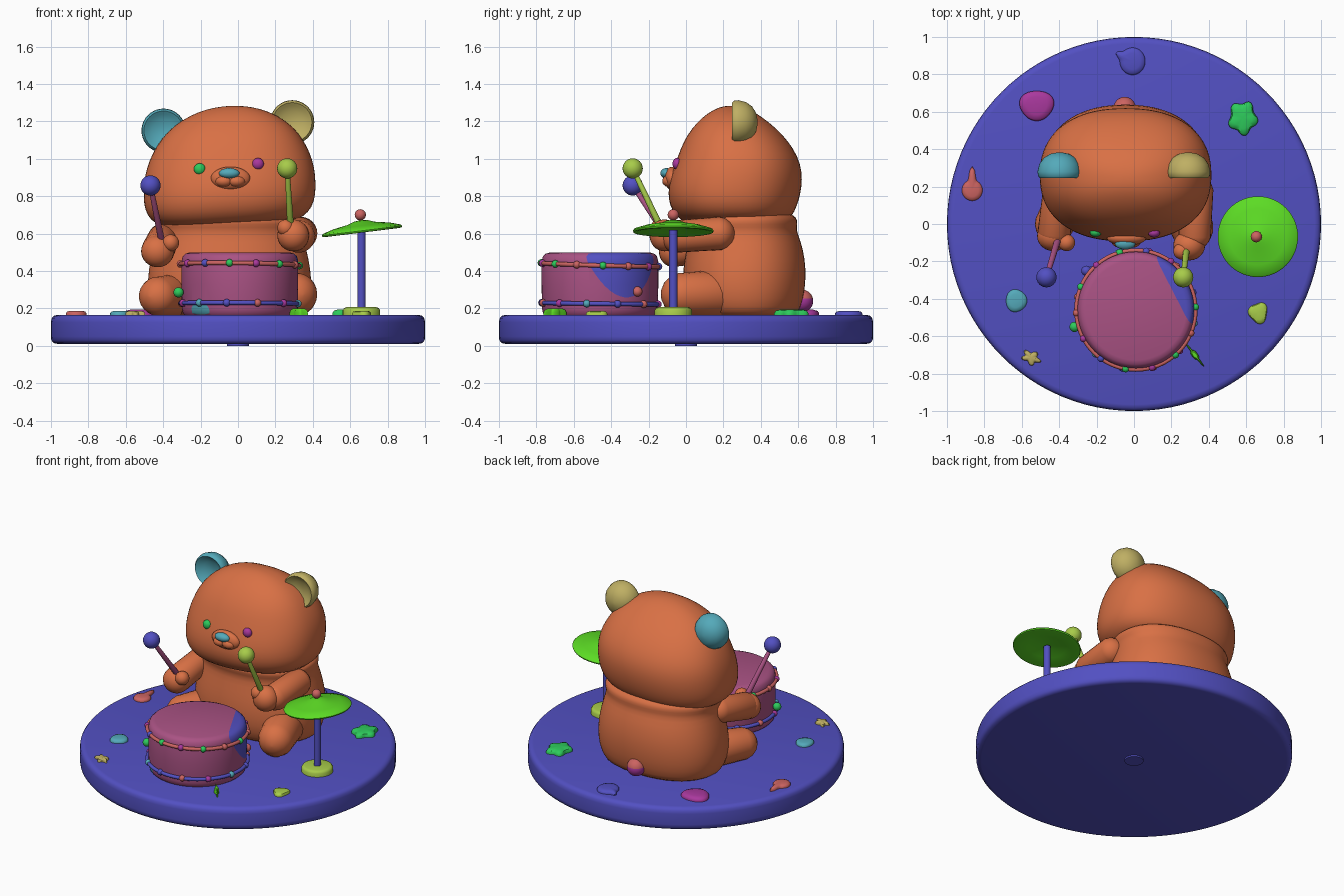
import bpy, bmesh, math
from math import sin, cos, pi, radians
from mathutils import Vector, Matrix

if "Cube" in bpy.data.objects:
    bpy.data.objects.remove(bpy.data.objects["Cube"])


def material(name, rgb):
    m = bpy.data.materials.new(name)
    m.diffuse_color = (*rgb, 1)
    m.use_nodes = True
    m.node_tree.nodes["Principled BSDF"].inputs["Base Color"].default_value = m.diffuse_color
    return m


ORANGE = material("orange", (0.69, 0.163, 0.059))
BLUE = material("blue", (0.085, 0.08, 0.54))
MAUVE = material("mauve", (0.40, 0.085, 0.23))
GREEN = material("green", (0.107, 0.71, 0.018))
LIME = material("lime", (0.39, 0.60, 0.068))
TEAL = material("teal", (0.089, 0.40, 0.49))
KHAKI = material("khaki", (0.52, 0.43, 0.126))
RED = material("coral", (0.60, 0.126, 0.12))
MAGENTA = material("magenta", (0.40, 0.04, 0.34))
EMERALD = material("emerald", (0.027, 0.60, 0.107))


def finish(name, bm, mats, matrix=None, subsurf=0, angle=40):
    if matrix is not None:
        bm.transform(matrix)
    bmesh.ops.recalc_face_normals(bm, faces=bm.faces)
    me = bpy.data.meshes.new(name)
    bm.to_mesh(me)
    bm.free()
    for m in (mats if isinstance(mats, list) else [mats]):
        me.materials.append(m)
    for p in me.polygons:
        p.use_smooth = True
    me.set_sharp_from_angle(angle=radians(angle))
    ob = bpy.data.objects.new(name, me)
    bpy.context.collection.objects.link(ob)
    if subsurf:
        mod = ob.modifiers.new("smooth", 'SUBSURF')
        mod.levels = mod.render_levels = subsurf
    return ob


def loft_bm(rings, seg=40, power=2.0):
    """Stack of closed oval rings, each (z, half width, front y, back y)."""
    bm, rows = bmesh.new(), []
    for z, rx, y0, y1 in rings:
        row = []
        for i in range(seg):
            a = 2 * pi * i / seg
            c, s = cos(a), sin(a)
            px = math.copysign(abs(c) ** (2 / power), c)
            py = math.copysign(abs(s) ** (2 / power), s)
            row.append(bm.verts.new((rx * px, (y0 + y1) / 2 + (y1 - y0) / 2 * py, z)))
        rows.append(row)
    for a, b in zip(rows, rows[1:]):
        for i in range(seg):
            j = (i + 1) % seg
            bm.faces.new((a[i], a[j], b[j], b[i]))
    bm.faces.new(rows[0][::-1])
    bm.faces.new(rows[-1])
    return bm


def lathe(name, profile, mats, matrix=None, seg=40, **kw):
    return finish(name, loft_bm([(z, r, -r, r) for r, z in profile], seg), mats, matrix, **kw)


def ball(name, loc, size, mat):
    bm = bmesh.new()
    bmesh.ops.create_uvsphere(bm, u_segments=24, v_segments=16, radius=1)
    s = size if isinstance(size, tuple) else (size,) * 3
    return finish(name, bm, mat, Matrix.Translation(loc) @ Matrix.Diagonal((*s, 1)))


def limb(name, a, b, ra, rb, mat):
    """Round-ended tapered tube from a to b."""
    a, b = Vector(a), Vector(b)
    n = (b - a).length
    angs = [radians(t) for t in (3, 20, 40, 60, 80)]
    prof = [(ra * sin(t), -ra * cos(t)) for t in angs]
    prof += [(rb * sin(t), n + rb * cos(t)) for t in reversed(angs)]
    rot = (b - a).to_track_quat('Z', 'Y').to_matrix().to_4x4()
    return lathe(name, prof, mat, Matrix.Translation(a) @ rot, seg=24)


T = Matrix.Translation
BASE = 0.165

# Round stage
lathe("stage", [(0.965, 0.01), (0.985, 0.014), (0.998, 0.03), (1.0, 0.05), (1.0, 0.125),
                (0.997, 0.145), (0.985, 0.16), (0.965, BASE)], BLUE, seg=96)
lathe("stage_foot", [(0.06, 0.0), (0.06, 0.02)], BLUE)

# Bear body with a fold at the neck
CX = -0.045
finish("body", loft_bm([
    (0.155, 0.36, 0.08, 0.56), (0.17, 0.40, 0.03, 0.60), (0.25, 0.435, -0.01, 0.63),
    (0.36, 0.44, -0.02, 0.642), (0.46, 0.425, -0.01, 0.638), (0.56, 0.40, 0.01, 0.615),
    (0.615, 0.385, 0.02, 0.59), (0.65, 0.40, 0.0, 0.597), (0.685, 0.40, 0.0, 0.595),
    (0.72, 0.36, 0.06, 0.55)], power=2.2), ORANGE, T((CX, 0, 0)), subsurf=1, angle=180)

# Head, leaning slightly to one side
head = loft_bm([
    (0.635, 0.18, 0.12, 0.42), (0.645, 0.32, 0.04, 0.50), (0.67, 0.40, -0.03, 0.55),
    (0.72, 0.443, -0.075, 0.583), (0.78, 0.46, -0.095, 0.605), (0.85, 0.462, -0.095, 0.62),
    (0.93, 0.455, -0.075, 0.622), (1.01, 0.432, -0.045, 0.60), (1.09, 0.39, -0.015, 0.55),
    (1.16, 0.335, 0.03, 0.485), (1.22, 0.255, 0.085, 0.41), (1.26, 0.165, 0.145, 0.345),
    (1.278, 0.08, 0.19, 0.29), (1.282, 0.02, 0.225, 0.25)], power=2.3)
for v in head.verts:
    v.co.z += 0.05 * v.co.x
finish("head", head, ORANGE, T((CX, 0, 0)), subsurf=1, angle=180)

# Ears: domed behind, hollow in front
ear = [(0.01, 0.035), (0.06, 0.028), (0.09, 0.01), (0.105, 0.0), (0.115, 0.012),
       (0.118, 0.035), (0.108, 0.075), (0.085, 0.108), (0.05, 0.13), (0.01, 0.138)]
for name, x, z, mat in (("left_ear", -0.398, 1.15, TEAL), ("right_ear", 0.29, 1.195, KHAKI)):
    lathe(name, ear, mat, T((x, 0.245, z)) @ Matrix.Rotation(radians(-90), 4, 'X'), angle=80)

# Face
ball("muzzle", (-0.04, -0.075, 0.895), (0.105, 0.04, 0.062), ORANGE)
for x in (-0.075, -0.008):
    ball("muzzle_cheek", (x, -0.085, 0.88), (0.048, 0.042, 0.033), ORANGE)
ball("nose", (-0.047, -0.105, 0.922), (0.055, 0.032, 0.028), TEAL)
ball("left_eye", (-0.205, -0.045, 0.945), (0.031, 0.024, 0.031), EMERALD)
ball("right_eye", (0.107, -0.048, 0.973), (0.031, 0.024, 0.031), MAGENTA)

# Arms and hands
limb("left_arm", (-0.40, 0.20, 0.57), (-0.425, -0.03, 0.515), 0.085, 0.09, ORANGE)
ball("left_hand", (-0.43, -0.065, 0.505), (0.088, 0.08, 0.085), ORANGE)
ball("left_thumb", (-0.36, -0.10, 0.55), 0.045, ORANGE)
limb("right_arm", (0.335, 0.17, 0.60), (0.325, -0.05, 0.585), 0.09, 0.088, ORANGE)
ball("right_hand", (0.295, -0.115, 0.59), (0.085, 0.08, 0.085), ORANGE)
ball("right_thumb", (0.255, -0.145, 0.63), 0.045, ORANGE)

# Legs
limb("left_leg", (-0.32, 0.2, 0.27), (-0.425, 0.0, 0.265), 0.12, 0.105, ORANGE)
limb("right_leg", (0.24, 0.17, 0.28), (0.31, -0.02, 0.275), 0.13, 0.115, ORANGE)

# Two-colour tail
tail = ball("tail", (-0.05, 0.62, 0.24), 0.06, RED)
tail.data.materials.append(MAGENTA)
for p in tail.data.polygons:
    p.material_index = int(p.center.z < 0.255)

# Drumsticks
for side, hand, tip, r, stick, knob in (
        ("left", (-0.40, -0.06, 0.52), (-0.468, -0.285, 0.857), 0.054, MAUVE, BLUE),
        ("right", (0.283, -0.12, 0.60), (0.263, -0.285, 0.948), 0.054, LIME, LIME)):
    limb(side + "_stick", hand, tip, 0.019, 0.013, stick)
    ball(side + "_stick_knob", tip, r, knob)

# Drum with cut colour patches
DX, DY = 0.01, -0.46
drum = loft_bm([(z, r, -r, r) for r, z in (
    (0.29, 0.16), (0.305, 0.175), (0.31, 0.20), (0.312, 0.33), (0.312, 0.45),
    (0.305, 0.478), (0.29, 0.492), (0.268, 0.499))], seg=72)
drum.transform(T((DX, DY, 0)))
patches = [(Vector((0.12, -0.19, 0.5)), Vector((0.889, 0.458, 0.37)), 1),
           (Vector((DX - 0.207, DY - 0.211, BASE)), Vector((-0.7, -0.714, -0.2)), 2)]
for co, no, _ in patches:
    bmesh.ops.bisect_plane(drum, geom=drum.verts[:] + drum.edges[:] + drum.faces[:],
                           plane_co=co, plane_no=no, dist=1e-5)
for f in drum.faces:
    for co, no, index in patches:
        if (f.calc_center_median() - co).dot(no) > 0:
            f.material_index = index
finish("drum", drum, [MAUVE, BLUE, TEAL])

# Drum cords and beads
def ring(name, z, tilt, mat, beads, count, phase):
    bm = bmesh.new()
    seg, R, r = 64, 0.318, 0.012
    height = lambda x, y: z - tilt * (y + x * 0.4)
    rows = []
    for i in range(seg):
        a = 2 * pi * i / seg
        rows.append([bm.verts.new(((R + r * cos(b)) * cos(a) + DX, (R + r * cos(b)) * sin(a) + DY,
                                   height(R * cos(a), R * sin(a)) + r * sin(b)))
                     for b in [2 * pi * k / 10 for k in range(10)]])
    for i in range(seg):
        p, q = rows[i], rows[(i + 1) % seg]
        for k in range(10):
            m = (k + 1) % 10
            bm.faces.new((p[k], q[k], q[m], p[m]))
    finish(name, bm, mat)
    for i in range(count):
        a = 2 * pi * i / count + phase
        x, y = R * cos(a), R * sin(a)
        ball(name + "_bead", (x + DX, y + DY, height(x, y)), 0.02, beads[i % len(beads)])


ring("upper_cord", 0.433, 0.03, RED, [EMERALD, RED, MAGENTA, BLUE, EMERALD, MAGENTA], 14, 0.05)
ring("lower_cord", 0.226, 0.012, BLUE, [BLUE, RED, MAGENTA, TEAL], 12, 0.3)
ball("left_drum_stud", (-0.318, -0.55, 0.285), 0.027, EMERALD)
ball("right_drum_stud", (0.25, -0.26, 0.29), 0.027, RED)
ball("back_drum_stud", (-0.255, -0.25, 0.32), 0.027, BLUE)

# Cymbal on its stand
SX, SY = 0.66, -0.068
lathe("stand_base", [(0.10, 0.155), (0.10, 0.19), (0.092, 0.202), (0.08, 0.206)], LIME, T((SX, SY, 0)))
lathe("stand_pole", [(0.022, 0.18), (0.022, 0.62)], BLUE, T((SX, SY, 0)), seg=20)
lathe("cymbal", [(0.02, -0.005), (0.12, -0.018), (0.20, -0.03), (0.213, -0.028), (0.216, -0.02),
                 (0.21, -0.012), (0.15, 0.006), (0.07, 0.02), (0.04, 0.032), (0.01, 0.036)],
      GREEN, T((SX, SY, 0.635)) @ Matrix.Rotation(radians(-7), 4, 'Y'), seg=56)
lathe("cymbal_pin", [(0.01, 0.63), (0.01, 0.70)], RED, T((SX - 0.003, SY, 0)), seg=12)
ball("cymbal_knob", (SX - 0.006, SY, 0.70), 0.03, RED)


# Low domed ornaments around the stage
def ornament(name, x, y, rx, ry, mat, shape=lambda a: 1, turn=0, h=0.022):
    bm = loft_bm([(z, r, -r, r) for r, z in
                  ((1, -0.005), (1, 0.35 * h), (0.9, 0.75 * h), (0.6, h), (0.05, h))], seg=48)
    for v in bm.verts:
        k = shape(math.atan2(v.co.y, v.co.x))
        v.co.x *= k * rx
        v.co.y *= k * ry
    finish(name, bm, mat, T((x, y, BASE)) @ Matrix.Rotation(turn, 4, 'Z'))


def bump(center, width, size):
    return lambda a: size * math.exp(-((((a - center + pi) % (2 * pi)) - pi) / width) ** 2)


stem, lug = bump(pi / 2, 0.22, 1.3), bump(2.7, 0.22, 0.45)
ornament("round_ornament", -0.52, 0.635, 0.092, 0.08, MAGENTA, lambda a: 1 + 0.05 * sin(3 * a), h=0.028)
ornament("pot_ornament", -0.008, 0.87, 0.068, 0.073, BLUE, lambda a: 1 + lug(a))
ornament("leaf_ornament", 0.582, 0.567, 0.073, 0.085, EMERALD, lambda a: 1 + 0.13 * cos(5 * a + 1), h=0.03)
ornament("seed_ornament", 0.665, -0.475, 0.05, 0.055, LIME, lambda a: 1 + 0.12 * sin(3 * a - 1))
ornament("star_ornament", -0.55, -0.715, 0.046, 0.033, KHAKI, lambda a: 1 + 0.25 * cos(5 * a), turn=-0.4)
ornament("pebble_ornament", -0.63, -0.41, 0.056, 0.06, TEAL, lambda a: 1 + 0.04 * cos(3 * a))
ornament("pear_ornament", -0.865, 0.18, 0.055, 0.056, RED, lambda a: 1 + stem(a))
ornament("sprig_ornament", 0.325, -0.70, 0.06, 0.012, GREEN, lambda a: 1 + 0.3 * cos(4 * a), turn=-0.9, h=0.035)
